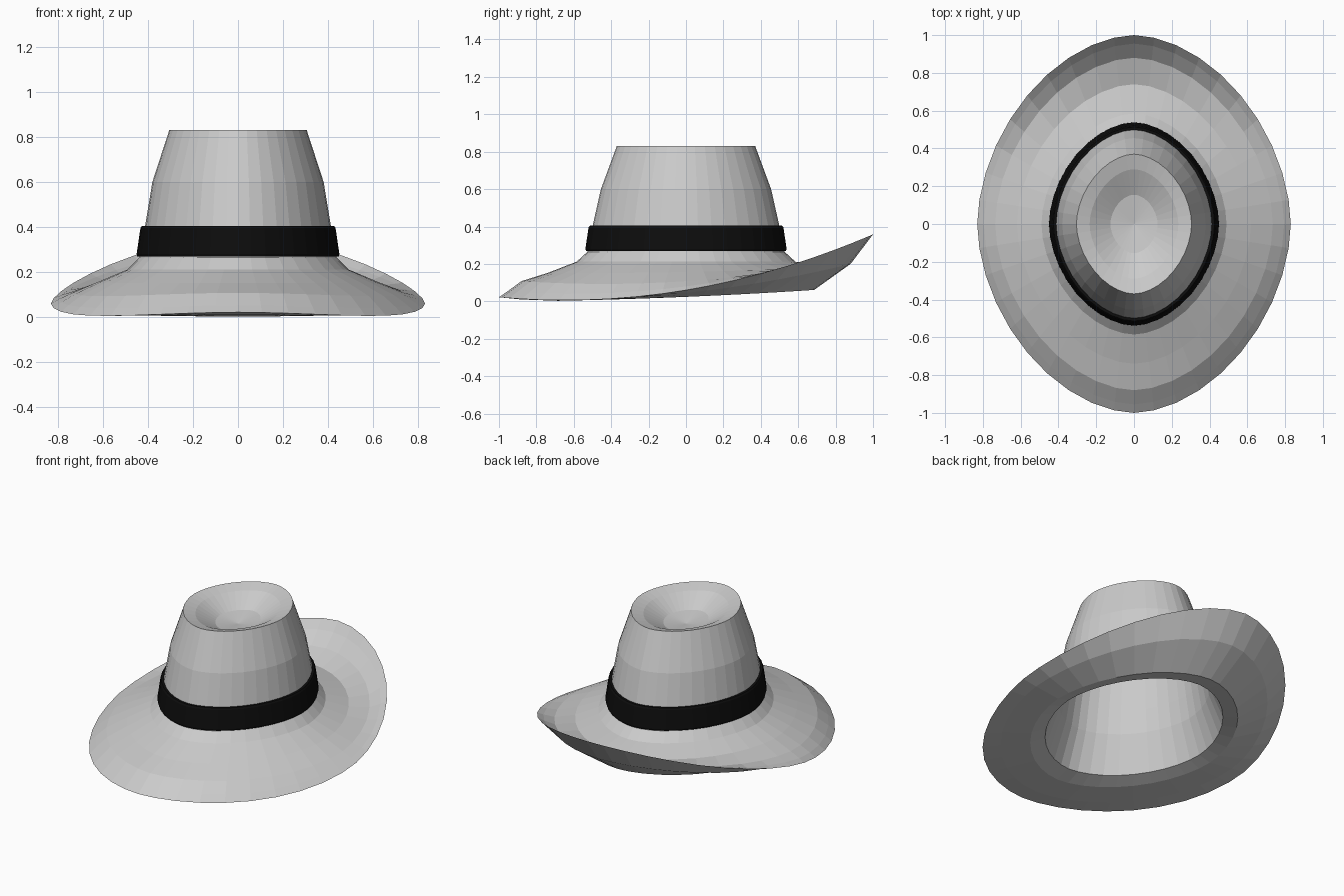
import bpy, bmesh, math

if "Cube" in bpy.data.objects:
    bpy.data.objects.remove(bpy.data.objects["Cube"])

SEG = 40
POWER = 1.11  # slightly pointed oval instead of a true ellipse


def soft(v):
    return math.copysign(abs(v) ** POWER, v) if abs(v) > 1e-6 else 0.0


def loft(name, rings, caps=None, loop=False):
    """Ring = (x radius, y radius, z, tilt, curl): z + tilt*s + curl*s*s, s = -1 front .. 1 back."""
    bm = bmesh.new()
    rows = []
    for a, b, z, tilt, curl in rings:
        row = []
        for i in range(SEG):
            t = 2 * math.pi * i / SEG
            s = soft(math.sin(t))
            row.append(bm.verts.new((a * soft(math.cos(t)), b * s, z + tilt * s + curl * s * s)))
        rows.append(row)
    pairs = list(zip(rows, rows[1:])) + ([(rows[-1], rows[0])] if loop else [])
    for r0, r1 in pairs:
        for i in range(SEG):
            j = (i + 1) % SEG
            bm.faces.new((r0[i], r1[i], r1[j], r0[j]))
    if caps:
        for row, z in zip((rows[0], rows[-1]), caps):
            c = bm.verts.new((0, 0, z))
            for i in range(SEG):
                bm.faces.new((c, row[i], row[(i + 1) % SEG]))
    bmesh.ops.recalc_face_normals(bm, faces=bm.faces)
    me = bpy.data.meshes.new(name)
    bm.to_mesh(me)
    bm.free()
    ob = bpy.data.objects.new(name, me)
    bpy.context.collection.objects.link(ob)
    return ob


def level(points):
    return [(a, b, z, 0, 0) for a, b, z in points]


# crown: dimple, top edge, then walls down to the brim
crown = level([(0.125, 0.155, 0.742), (0.235, 0.29, 0.808), (0.305, 0.37, 0.83),
               (0.38, 0.455, 0.60), (0.413, 0.50, 0.40), (0.438, 0.527, 0.265)])
# brim: top side outward, upturned rim, underside back to the head opening
brim = [(0.49, 0.585, 0.212, 0, 0),
        (0.62, 0.74, 0.157, 0.015, 0.01),
        (0.735, 0.88, 0.108, 0.06, 0.06),
        (0.795, 0.955, 0.080, 0.1245, 0.0975),
        (0.83, 1.0, 0.06, 0.168, 0.13),
        (0.735, 0.88, 0.045, 0.095, 0.06),
        (0.57, 0.685, 0.024, 0.029, 0.008),
        (0.49, 0.585, 0.045, 0.02, 0.005)]
# inside of the crown, following the outer walls
inside = level([(0.415, 0.50, 0.26), (0.39, 0.473, 0.40), (0.36, 0.433, 0.60),
                (0.30, 0.365, 0.77), (0.235, 0.29, 0.785), (0.125, 0.155, 0.722)])
loft("hat_body", crown + brim + inside, caps=(0.72, 0.70))

# ribbon around the crown base
band = loft("hat_band", level([(0.43, 0.52, 0.27), (0.447, 0.535, 0.27), (0.45, 0.538, 0.28),
                               (0.433, 0.521, 0.395), (0.427, 0.514, 0.405),
                               (0.408, 0.495, 0.405)]), loop=True)
black = bpy.data.materials.new("black_ribbon")
black.diffuse_color = (0.004, 0.004, 0.004, 1)
black.use_nodes = True
black.node_tree.nodes["Principled BSDF"].inputs["Base Color"].default_value = black.diffuse_color
band.data.materials.append(black)
